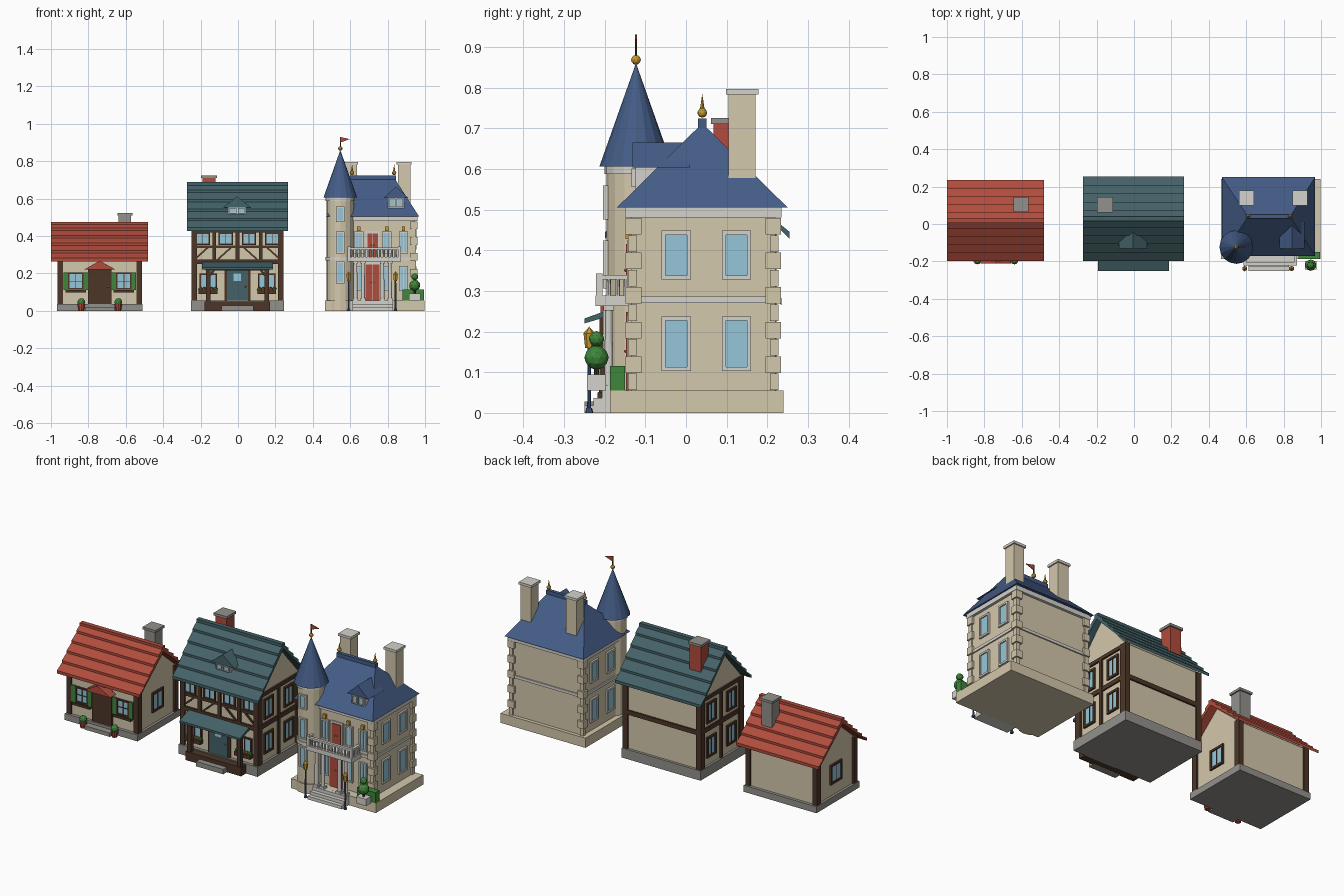
import bpy, bmesh, math
from mathutils import Vector

if "Cube" in bpy.data.objects:
    bpy.data.objects.remove(bpy.data.objects["Cube"])


def mat(name, r, g, b):
    m = bpy.data.materials.new(name)
    m.diffuse_color = [(c / 255 / 12.92 if c < 10 else ((c / 255 + .055) / 1.055) ** 2.4) for c in (r, g, b)] + [1]
    m.use_nodes = True
    m.node_tree.nodes["Principled BSDF"].inputs["Base Color"].default_value = m.diffuse_color
    return m


RED, TEAL = mat("brick red", 176, 76, 60), mat("slate teal", 68, 98, 104)
NAVY, CREAM = mat("roof blue", 68, 92, 134), mat("cream wall", 212, 200, 172)
BROWN, GREY = mat("dark timber", 76, 54, 40), mat("grey stone", 148, 145, 140)
WHITE, GLASS = mat("pale trim", 212, 210, 204), mat("window blue", 150, 198, 216)
GREEN, GOLD = mat("leaf green", 62, 134, 58), mat("brass", 200, 154, 48)


def mesh(name, verts, faces, m):
    me = bpy.data.meshes.new(name)
    me.from_pydata([tuple(v) for v in verts], [], faces)
    bm = bmesh.new()
    bm.from_mesh(me)
    bmesh.ops.recalc_face_normals(bm, faces=bm.faces)
    bm.to_mesh(me)
    bm.free()
    me.materials.append(m)
    o = bpy.data.objects.new(name, me)
    bpy.context.collection.objects.link(o)
    return o


def prism(name, pts, axis, a, b, m):
    """Extrude a 2D profile: (y, z) along x, or (x, z) along y."""
    n = len(pts)
    at = (lambda p, t: (t, p[0], p[1])) if axis == 'x' else (lambda p, t: (p[0], t, p[1]))
    return mesh(name, [at(p, t) for t in (a, b) for p in pts],
                [list(range(n)), list(range(n, 2 * n))] +
                [(i, (i + 1) % n, n + (i + 1) % n, n + i) for i in range(n)], m)


def box(name, x0, x1, y0, y1, z0, z1, m):
    return prism(name, [(y0, z0), (y1, z0), (y1, z1), (y0, z1)], 'x', x0, x1, m)


def lathe(name, x, y, z0, z1, r0, r1, m, n=12):
    bm = bmesh.new()
    bmesh.ops.create_cone(bm, cap_ends=True, segments=n, radius1=r0, radius2=r1, depth=z1 - z0)
    return finish(bm, name, (x, y, (z0 + z1) / 2), m)


def ball(name, x, y, z, r, m, sub=2):
    bm = bmesh.new()
    bmesh.ops.create_icosphere(bm, subdivisions=sub, radius=r)
    return finish(bm, name, (x, y, z), m)


def finish(bm, name, loc, m):
    bmesh.ops.translate(bm, vec=Vector(loc), verts=bm.verts)
    me = bpy.data.meshes.new(name)
    bm.to_mesh(me)
    bm.free()
    me.materials.append(m)
    o = bpy.data.objects.new(name, me)
    bpy.context.collection.objects.link(o)
    return o


def plate(name, side, wall, u0, u1, z0, z1, d, m):
    """Thin panel standing out by d from a wall; u is x on the front, y on the sides."""
    if side == 'front':
        return box(name, u0, u1, wall - d, wall + .004, z0, z1, m)
    s = 1 if side == 'right' else -1
    return box(name, wall - s * .004, wall + s * d, u0, u1, z0, z1, m)


def window(name, side, wall, u, z0, z1, w, frame, f=.008, bars=True):
    plate(name + "_glass", side, wall, u - w, u + w, z0, z1, .004, GLASS)
    for s in (-1, 1):
        plate(name + "_jamb", side, wall, u + s * w - f / 2, u + s * w + f / 2, z0, z1, .01, frame)
    for z in (z0, z1):
        plate(name + "_rail", side, wall, u - w - f / 2, u + w + f / 2, z - f / 2, z + f / 2, .01, frame)
    if bars:
        plate(name + "_bar", side, wall, u - .002, u + .002, z0, z1, .007, frame)


def gable_roof(name, x0, x1, yc, h, z0, z1, rows, m, t=.013):
    """Stepped shingle rows as one saw-tooth profile."""
    front = []
    for i in range(rows):
        for k, lift in ((i, t), (i + 1, 0)):
            front.append((-h * (1 - k / rows), z0 + .004 + (z1 - z0 - .004) * k / rows + lift))
    pts = [(-h, z0)] + front + [(-y, z) for y, z in front[-2::-1]] + [(h, z0), (0, z1 - .025)]
    prism(name, [(yc + y, z) for y, z in pts], 'x', x0, x1, m)
    box(name + "_ridge", x0, x1, yc - .013, yc + .013, z1 - .02, z1 + .006, m)


def gable_walls(name, x0, x1, yc, h, z0, z1, top, m):
    prism(name, [(yc - h, z0), (yc + h, z0), (yc + h, z1), (yc, top), (yc - h, z1)], 'x', x0, x1, m)


def dormer(name, x, w, y0, y1, z0, zw, zr, m):
    box(name + "_wall", x - w * .65, x + w * .65, y0 + .008, y1, z0, zw + .01, WHITE)
    prism(name + "_roof", [(x - w, zw), (x, zr), (x + w, zw)], 'y', y0, y1, m)
    for s in (-1, 1):
        window(name + "_window", 'front', y0 + .008, x + s * w * .3, z0 + .008, zw - .004, w * .22, WHITE, .004, False)


def chimney(name, x, y, w, z0, z1, body, cap):
    box(name, x - w, x + w, y - w, y + w, z0, z1 - .012, body)
    box(name + "_cap", x - w - .007, x + w + .007, y - w - .007, y + w + .007, z1 - .014, z1, cap)


# ---- Cottage
C = -.739
box("cottage_base", C - .229, C + .229, -.175, .21, 0, .037, GREY)
gable_walls("cottage_walls", C - .215, C + .215, .018, .175, .037, .29, .44, CREAM)
for x in (C - .211, C + .211):
    for y in (-.147, .183):
        box("cottage_corner_post", x - .015, x + .015, y - .017, y + .017, .037, .3, BROWN)
gable_roof("cottage_roof", -1, -.48, .018, .217, .265, .47, 5, RED)
chimney("cottage_chimney", -.605, .105, .033, .3, .524, GREY, GREY)
box("cottage_door", C - .062, C + .062, -.168, -.15, .037, .235, BROWN)
ball("cottage_door_knob", C + .045, -.17, .13, .006, GOLD, 1)
prism("cottage_door_canopy", [(C - .082, .222), (C, .268), (C + .082, .222)], 'y', -.21, -.155, RED)
box("cottage_step", C - .08, C + .08, -.212, -.17, 0, .022, GREY)
for s in (-1, 1):
    u = C + s * .129
    window("cottage_window", 'front', -.157, u, .118, .2, .037, BROWN)
    plate("cottage_window_crossbar", 'front', -.157, u - .037, u + .037, .157, .161, .007, BROWN)
    plate("cottage_sill", 'front', -.157, u - .055, u + .055, .098, .112, .016, BROWN)
    for k in (-1, 1):
        plate("cottage_shutter", 'front', -.157, u + k * .053 - .012, u + k * .053 + .012, .112, .206, .012, GREEN)
    lathe("cottage_pot", C + s * .099, -.195, 0, .036, .015, .021, RED, 10)
    ball("cottage_bush", C + s * .099, -.195, .047, .021, GREEN)
for side, x in (('left', C - .215), ('right', C + .215)):
    window("cottage_side_window", side, x, .02, .11, .21, .045, BROWN, .012)

# ---- Timber-framed house
T = -.003
box("timber_house_base", T - .248, T + .248, -.175, .228, 0, .055, GREY)
gable_walls("timber_house_walls", T - .235, T + .235, .028, .185, .055, .45, .66, CREAM)
for x in (T - .231, T + .231):
    for y in (-.147, .203):
        box("corner_post", x - .015, x + .015, y - .02, y + .02, .055, .45, BROWN)
box("mid_beam", T - .243, T + .243, -.167, .222, .25, .275, BROWN)
plate("top_beam", 'front', -.157, T - .24, T + .24, .42, .442, .01, BROWN)
plate("window_beam", 'front', -.157, T - .24, T + .24, .336, .35, .008, BROWN)
for i in (-1, 0, 1):
    plate("upper_post", 'front', -.157, T + i * .124 - .01, T + i * .124 + .01, .26, .43, .01, BROWN)
for s in (-1, 1):
    for u in (.062, .186):
        window("upper_window", 'front', -.157, T + s * u, .356, .414, .034, BROWN)
        a, b = T + s * (u + .05), T + s * (u - .02)
        prism("diagonal_brace", [(a, .275), (a - s * .014, .275), (b - s * .014, .338), (b, .338)], 'y', -.165, -.155, BROWN)
    u = T + s * .157
    window("lower_window", 'front', -.157, u, .115, .195, .043, BROWN)
    box("flower_box", u - .05, u + .05, -.185, -.157, .09, .112, BROWN)
    for k in range(-2, 3):
        ball("box_plant", u + k * .02, -.172, .116, .013, GREEN if k % 2 == 0 else RED, 1)
    box("porch_post", u - .012, u + .012, -.213, -.19, .04, .235, BROWN)
    prism("porch_brace", [(u, .17), (u, .19), (u - s * .035, .23), (u - s * .05, .23)], 'y', -.207, -.195, BROWN)
    for x, side in ((T + s * .235, 'right' if s > 0 else 'left'),):
        plate("side_post", side, x, .018, .038, .055, .45, .009, BROWN)
        plate("side_beam", side, x, -.16, .215, .43, .45, .009, BROWN)
        for y in (-.062, .118):
            window("side_window", side, x, y, .30, .405, .036, BROWN, .012)
            window("side_window", side, x, y, .105, .21, .036, BROWN, .012)
box("porch_deck", T - .175, T + .175, -.218, -.17, 0, .05, BROWN)
box("porch_step", T - .085, T + .085, -.25, -.21, 0, .028, GREY)
prism("porch_roof", [(-.25, .22), (-.25, .232), (-.15, .268), (-.15, .25)], 'x', T - .19, T + .19, TEAL)
box("porch_beam", T - .172, T + .172, -.212, -.192, .215, .232, BROWN)
plate("timber_door_frame", 'front', -.157, T - .07, T + .07, .055, .23, .008, BROWN)
plate("timber_door", 'front', -.157, T - .057, T + .057, .055, .218, .013, TEAL)
plate("timber_door_glass", 'front', -.157, T - .02, T + .02, .16, .2, .015, GLASS)
ball("timber_door_knob", T + .043, -.172, .13, .006, GOLD, 1)
gable_roof("timber_house_roof", -.273, .267, .028, .227, .428, .682, 5, TEAL)
dormer("timber_dormer", -.005, .075, -.132, -.02, .515, .553, .612, TEAL)
chimney("timber_chimney", -.155, .103, .035, .5, .725, RED, GREY)

# ---- Mansion body
M, W, Y0, Y1 = .72, .225, -.135, .22
box("mansion_base", .465, .998, -.187, .24, 0, .055, CREAM)
box("mansion_walls", M - W, M + W, Y0, Y1, .055, .49, CREAM)
box("string_course", M - W - .007, M + W + .007, Y0 - .007, Y1 + .007, .27, .286, WHITE)
box("cornice", M - W - .015, M + W + .015, Y0 - .015, Y1 + .015, .48, .507, WHITE)
for sx in (-1, 1):
    for y, sy in ((Y0, -1), (Y1, 1)):
        for i in range(10):
            big = i % 2
            d, w, z = (.014, .025, .055 + i * .0425) if big else (.008, .014, .055 + i * .0425)
            x = M + sx * W
            xs, ys = sorted((x + sx * d, x - sx * w)), sorted((y + sy * d, y - sy * w))
            box("quoin", *xs, *ys, z + .001, z + .0415, CREAM)
    side = 'right' if sx > 0 else 'left'
    for y in (-.024, .124):
        for z0, z1 in ((.108, .232), (.333, .443)):
            window("mansion_side_window", side, M + sx * W, y, z0, z1, .031, WHITE, .01, False)
for x in (.645, .795, .885):
    for z0, z1 in ((.11, .235), (.31, .42)):
        window("mansion_front_window", 'front', Y0, x, z0, z1, .021, WHITE, .008)
    plate("keystone", 'front', Y0, x - .009, x + .009, .428, .452, .014, GOLD)

# Mansion hipped roof, dormer, chimneys, finials
rx0, rx1, ry = .61, .835, .04
mesh("mansion_roof", [(.47, -.17, .505), (.968, -.17, .505), (.968, .25, .505), (.47, .25, .505),
                      (rx0, ry, .712), (rx1, ry, .712)],
     [(0, 1, 5, 4), (2, 3, 4, 5), (1, 2, 5), (3, 0, 4), (0, 1, 2, 3)], NAVY)
box("mansion_ridge", rx0 - .01, rx1 + .01, ry - .01, ry + .01, .7, .724, NAVY)
dormer("mansion_dormer", .845, .067, -.132, .01, .55, .603, .665, NAVY)
for x in (rx0, rx1):
    ball("finial_ball", x, ry, .738, .012, GOLD)
    lathe("finial_spike", x, ry, .745, .785, .006, 0, GOLD, 8)
for x in (.602, .888):
    chimney("mansion_chimney", x, .138, .033, .56, .797, CREAM, WHITE)

# Round tower with cone roof and flag
tx, ty = .547, -.123
lathe("tower_base", tx, ty, 0, .055, .081, .081, CREAM, 16)
lathe("tower", tx, ty, .05, .6, .073, .073, CREAM, 16)
for z in (.27, .588):
    lathe("tower_band", tx, ty, z, z + .018, .078, .078, WHITE, 16)
lathe("tower_roof", tx, ty, .606, .86, .09, 0, NAVY, 16)
for z0, z1 in ((.15, .26), (.31, .42), (.48, .555)):
    window("tower_window", 'front', ty - .071, tx, z0, z1, .019, WHITE, .008, False)
ball("tower_finial", tx, ty, .868, .012, GOLD)
lathe("flag_pole", tx, ty, .87, .93, .003, .003, BROWN, 6)
prism("flag", [(tx, .93), (tx + .05, .918), (tx, .9)], 'y', ty - .002, ty + .002, RED)

# Mansion entrance, balcony, steps
for z0, z1, w in ((.055, .248, .037), (.286, .415, .028)):
    plate("red_door_frame", 'front', Y0, M - w - .01, M + w + .01, z0, z1 + .012, .007, WHITE)
    for s in (-1, 1):
        plate("red_door_leaf", 'front', Y0, *sorted((M + s * .001, M + s * w)), z0, z1, .012, RED)
        ball("red_door_knob", M + s * .007, Y0 - .014, (z0 + z1) / 2, .004, GOLD, 1)
for i, y in enumerate((-.25, -.228, -.206)):
    box("entrance_step", .612, .828, y, -.18, 0, .0183 * (i + 1), WHITE)
for s in (-1, 1):
    for u in (.052, .092):
        x = M + s * u
        lathe("column", x, -.19, .06, .262, .011, .009, WHITE, 12)
        box("column_plinth", x - .014, x + .014, -.204, -.176, .055, .068, WHITE)
        box("column_capital", x - .013, x + .013, -.203, -.177, .252, .264, WHITE)
bx0, bx1, by = .585, .872, -.223
box("balcony_slab", bx0, bx1, by, Y0, .263, .289, WHITE)
box("balcony_rail", bx0, bx1, by + .002, by + .018, .328, .339, WHITE)
for x in (bx0, bx1 - .016):
    box("balcony_side_rail", x, x + .016, by + .002, Y0, .328, .339, WHITE)
    box("balcony_corner_post", x, x + .016, by + .002, by + .018, .285, .343, WHITE)
    for y in (-.19, -.168, -.148):
        lathe("baluster", x + .008, y, .285, .33, .006, .005, WHITE, 8)
for i in range(1, 13):
    lathe("baluster", bx0 + .008 + i * (bx1 - bx0 - .016) / 13, by + .01, .285, .33, .006, .005, WHITE, 8)

# Lamp posts, hedge, topiary
for x in (.592, .842):
    lathe("lamp_foot", x, -.238, 0, .012, .01, .007, NAVY, 8)
    lathe("lamp_post", x, -.238, 0, .165, .005, .004, NAVY, 8)
    lathe("lantern", x, -.238, .16, .195, .01, .014, GOLD, 6)
    lathe("lantern_cap", x, -.238, .195, .212, .015, 0, GOLD, 6)
box("hedge", .88, .995, -.187, -.15, .055, .115, GREEN)
box("topiary_pot", .915, .975, -.243, -.197, .055, .094, WHITE)
lathe("topiary_trunk", .945, -.22, .09, .18, .006, .006, BROWN, 8)
ball("topiary_lower", .945, -.22, .136, .03, GREEN)
ball("topiary_upper", .945, -.22, .182, .019, GREEN)
